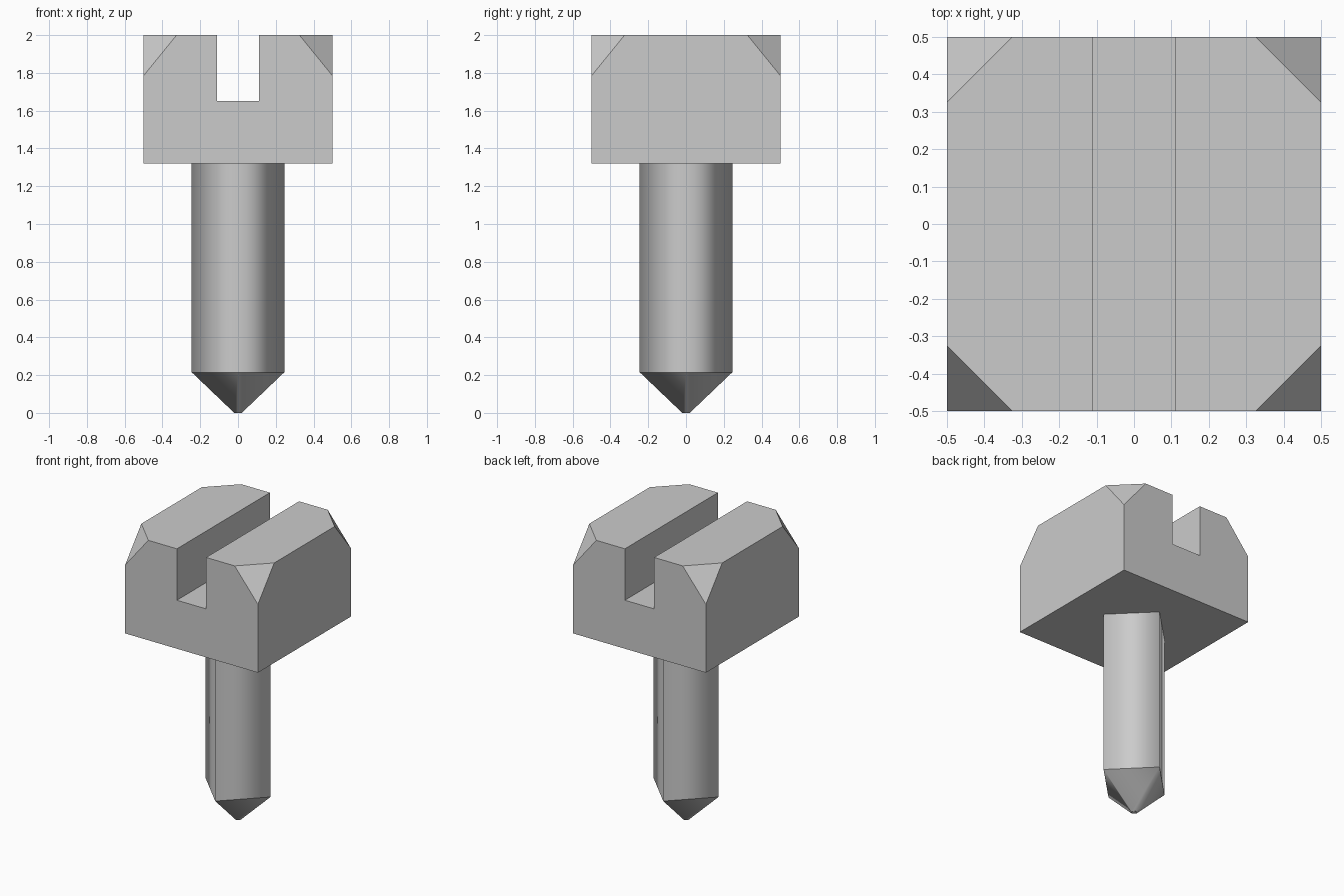
import bpy, bmesh
from mathutils import Vector
from math import cos, sin, pi

if "Cube" in bpy.data.objects:
    bpy.data.objects.remove(bpy.data.objects["Cube"])


def make_object(name, bm, smooth=False):
    bmesh.ops.recalc_face_normals(bm, faces=bm.faces)
    for f in bm.faces:
        f.smooth = smooth and len(f.verts) == 4 and abs(f.normal.z) < 0.95
    mesh = bpy.data.meshes.new(name)
    bm.to_mesh(mesh)
    bm.free()
    obj = bpy.data.objects.new(name, mesh)
    bpy.context.collection.objects.link(obj)
    return obj


# Slotted head: U profile extruded from front to back
bm = bmesh.new()
profile = [(-0.5, 1.32), (0.5, 1.32), (0.5, 2), (0.11, 2),
           (0.11, 1.65), (-0.11, 1.65), (-0.11, 2), (-0.5, 2)]
face = bm.faces.new([bm.verts.new((x, -0.5, z)) for x, z in profile])
ext = bmesh.ops.extrude_face_region(bm, geom=[face])
bmesh.ops.translate(bm, vec=(0, 1, 0),
                    verts=[v for v in ext["geom"] if isinstance(v, bmesh.types.BMVert)])

# Cut the four top corners with slanted planes
for sx in (-1, 1):
    for sy in (-1, 1):
        cut = bmesh.ops.bisect_plane(
            bm, geom=bm.verts[:] + bm.edges[:] + bm.faces[:],
            plane_co=(sx * 0.5, sy * 0.5, 1.785),
            plane_no=Vector((sx / 0.175, sy / 0.175, 1 / 0.215)), clear_outer=True)
        rim = [e for e in cut["geom_cut"] if isinstance(e, bmesh.types.BMEdge)]
        bmesh.ops.holes_fill(bm, edges=rim)
make_object("slotted_head", bm)

# Four-sided shaft tapering to a small blunt tip
bm = bmesh.new()
rings = []
for r, z in [(0.02, 0), (0.245, 0.215), (0.245, 1.32)]:
    rings.append([bm.verts.new((r * cos(i * pi / 2), r * sin(i * pi / 2), z)) for i in range(4)])
for low, high in zip(rings, rings[1:]):
    for i in range(4):
        j = (i + 1) % 4
        bm.faces.new((low[i], low[j], high[j], high[i]))
bm.faces.new(rings[0])
bm.faces.new(rings[-1])
shaft = make_object("pointed_shaft", bm, smooth=True)

# Keep the ring where the shaft meets the point sharp
for e in shaft.data.edges:
    a, b = (shaft.data.vertices[i].co.z for i in e.vertices)
    e.use_edge_sharp = abs(a - b) < 0.001
